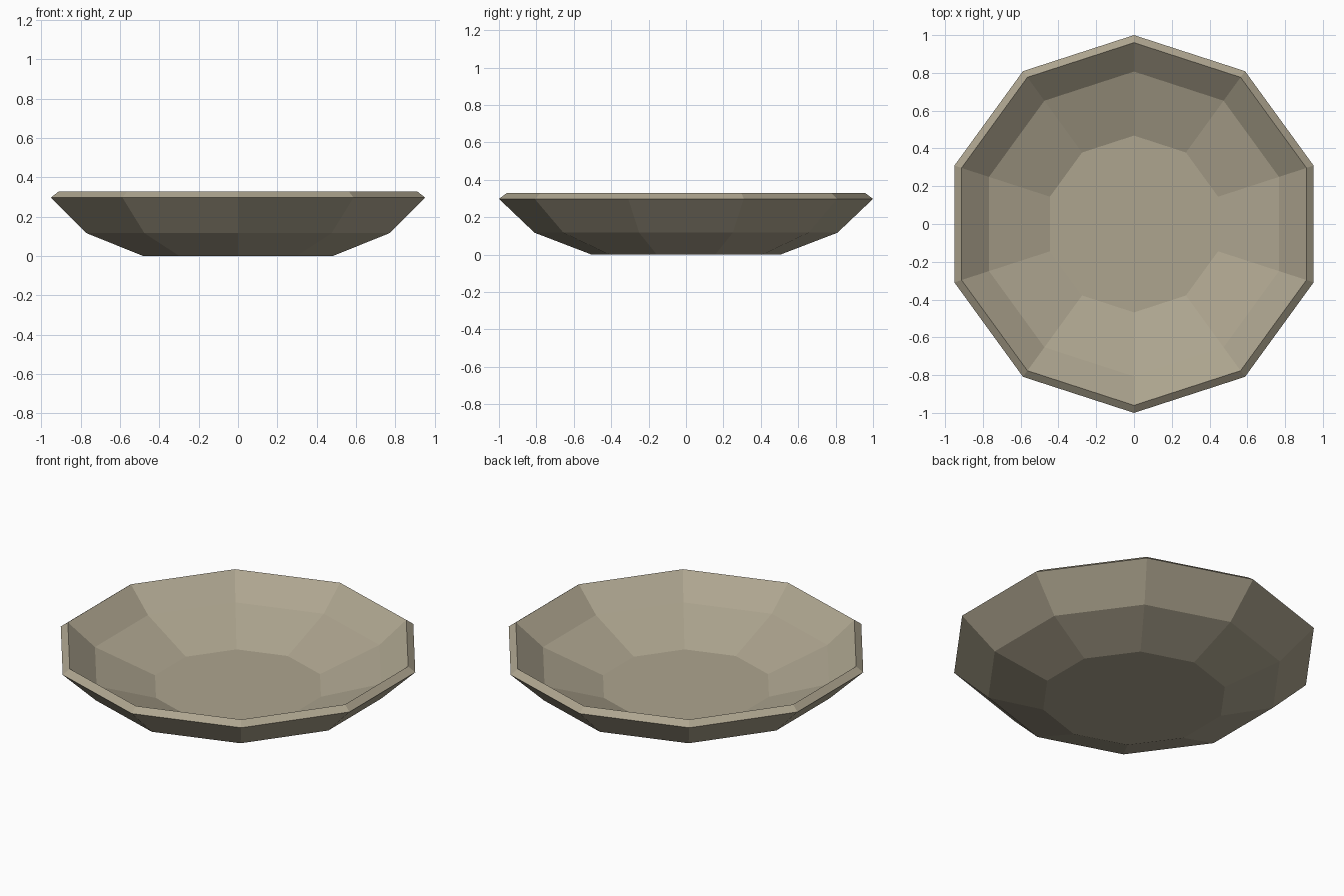
import bpy, bmesh, math

if "Cube" in bpy.data.objects:
    bpy.data.objects.remove(bpy.data.objects["Cube"])

SIDES = 10
# Closed wall section (radius, height): outside going up, rim, inside going down
PROFILE = [(0.505, 0.0), (0.81, 0.117), (1.0, 0.298),
           (0.96, 0.328), (0.807, 0.202), (0.468, 0.08)]

clay = bpy.data.materials.new("beige_clay")
clay.diffuse_color = (0.42, 0.375, 0.275, 1)
clay.use_nodes = True
clay.node_tree.nodes["Principled BSDF"].inputs["Base Color"].default_value = clay.diffuse_color

bm = bmesh.new()
# Ten-sided rings, with a corner at the back and front
rings = []
for r, z in PROFILE:
    ring = []
    for i in range(SIDES):
        a = math.pi / 2 + math.tau * i / SIDES
        ring.append(bm.verts.new((r * math.cos(a), r * math.sin(a), z)))
    rings.append(ring)

# Walls and rim
for low, high in zip(rings, rings[1:]):
    for i in range(SIDES):
        j = (i + 1) % SIDES
        bm.faces.new((low[i], low[j], high[j], high[i]))

# Underside and inner floor
bm.faces.new(rings[0][::-1])
bm.faces.new(rings[-1])
bmesh.ops.recalc_face_normals(bm, faces=bm.faces[:])

mesh = bpy.data.meshes.new("bowl")
bm.to_mesh(mesh)
bm.free()
mesh.materials.append(clay)
bowl = bpy.data.objects.new("bowl", mesh)
bpy.context.collection.objects.link(bowl)
